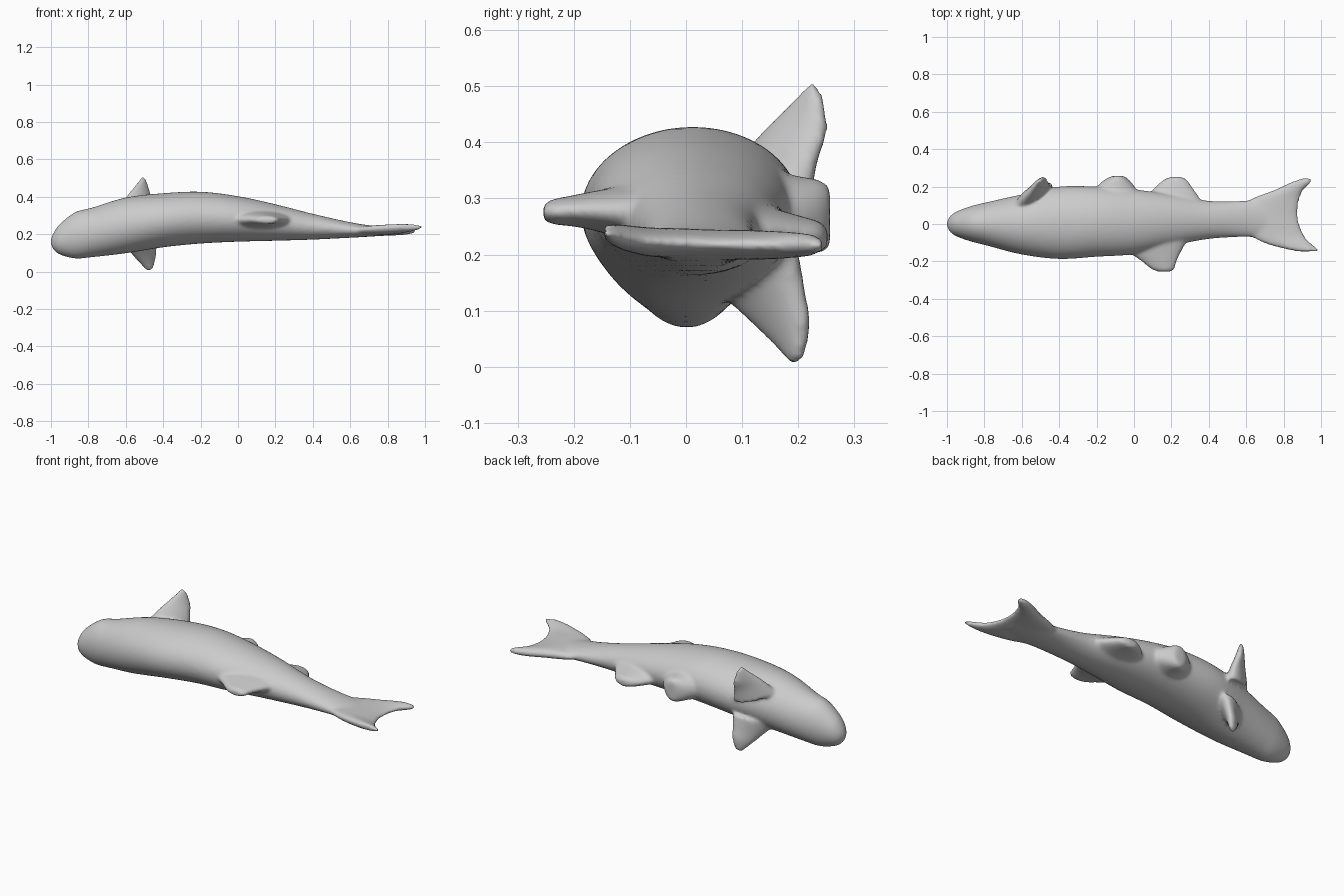
import bpy, bmesh, math
from mathutils import Vector

cube = bpy.data.objects.get("Cube")
if cube:
    bpy.data.objects.remove(cube, do_unlink=True)

grey = bpy.data.materials.new("plain grey")
grey.use_nodes = True
grey.diffuse_color = (0.6, 0.6, 0.6, 1)
grey.node_tree.nodes["Principled BSDF"].inputs["Base Color"].default_value = (0.6, 0.6, 0.6, 1)

fish = bmesh.new()


def spline(rows, steps):
    """Catmull-Rom interpolation of rows of numbers."""
    out = []
    for i in range(len(rows) - 1):
        p = [rows[max(i - 1, 0)], rows[i], rows[i + 1], rows[min(i + 2, len(rows) - 1)]]
        for s in range(steps):
            t = s / steps
            out.append([0.5 * (2 * b + (c - a) * t + (2 * a - 5 * b + 4 * c - d) * t * t
                               + (3 * b - a - 3 * c + d) * t ** 3) for a, b, c, d in zip(*p)])
    return out + [list(rows[-1])]


def loft(sections, sides=32, normal=None):
    """Skin of ellipses; each section is lead xyz, trail xyz, half thickness."""
    rows = spline(sections, 5)
    if normal is None:
        a, b = Vector(rows[0][:3]), Vector(rows[0][3:6])
        c = (Vector(rows[-1][:3]) + Vector(rows[-1][3:6])) / 2
        normal = (b - a).cross(c - (a + b) / 2).normalized()
    rings = []
    for r in rows:
        lead, trail = Vector(r[:3]), Vector(r[3:6])
        mid, half = (lead + trail) / 2, (trail - lead) / 2
        rings.append([fish.verts.new(mid + half * math.cos(a) + normal * r[6] * math.sin(a))
                      for a in (2 * math.pi * k / sides for k in range(sides))])
    faces = [fish.faces.new(rings[0]), fish.faces.new(rings[-1][::-1])]
    for p, q in zip(rings, rings[1:]):
        for k in range(sides):
            n = (k + 1) % sides
            faces.append(fish.faces.new((p[k], q[k], q[n], p[n])))
    bmesh.ops.recalc_face_normals(fish, faces=faces)


UP = Vector((0, 0, 1))

# Body: x, y min, y max, z min, z max
body = [(-1.0, -.012, .012, .145, .175), (-.985, -.04, .04, .115, .21), (-.95, -.066, .066, .09, .257),
        (-.87, -.094, .096, .07, .318), (-.78, -.117, .118, .077, .342), (-.6, -.163, .158, .098, .396),
        (-.4, -.187, .2, .13, .419), (-.2, -.175, .2, .15, .427), (0, -.162, .185, .16, .403),
        (.2, -.118, .158, .165, .36), (.4, -.08, .124, .171, .309), (.6, -.07, .126, .181, .264),
        (.72, -.08, .14, .188, .246), (.82, -.06, .12, .195, .24)]
loft([(x, y0, (z0 + z1) / 2, x, y1, (z0 + z1) / 2, (z1 - z0) / 2) for x, y0, y1, z0, z1 in body], 48, UP)


def flat_fin(rows):
    """Fin spreading along y: y, x lead, x trail, z, half thickness."""
    loft([(x0, y, z, x1, y, z, h) for y, x0, x1, z, h in rows], 32, UP)


# Forked tail fin
flat_fin([(-.147, .87, .99, .24, .012), (-.13, .79, .98, .235, .02), (-.1, .69, .945, .228, .024),
          (-.06, .62, .91, .222, .026), (0, .58, .885, .22, .027), (.06, .58, .875, .218, .027),
          (.13, .62, .885, .217, .026), (.18, .745, .905, .217, .024), (.22, .83, .945, .217, .02),
          (.243, .895, .95, .217, .013)])

# Back fin
flat_fin([(-.1, -.1, .28, .275, .05), (-.165, -.01, .245, .278, .035),
          (-.2, .04, .23, .278, .028), (-.24, .09, .217, .276, .022), (-.255, .125, .2, .275, .013)])

# Two belly fins
flat_fin([(.12, -.29, .04, .28, .085), (.19, -.21, .01, .272, .07),
          (.235, -.16, -.025, .268, .066), (.257, -.115, -.055, .266, .055)])
flat_fin([(.09, .02, .38, .25, .06), (.15, .07, .345, .243, .042),
          (.2, .115, .31, .237, .033), (.238, .16, .282, .232, .027), (.252, .195, .25, .23, .018)])

# Upper and lower side fins
loft([(-.63, .09, .35, -.45, .21, .29, .05), (-.585, .14, .415, -.46, .228, .365, .033),
      (-.545, .185, .465, -.472, .248, .42, .022), (-.512, .225, .512, -.488, .243, .475, .01)])
loft([(-.61, .06, .14, -.43, .19, .21, .05), (-.56, .115, .085, -.437, .205, .14, .033),
      (-.52, .16, .04, -.442, .216, .08, .024), (-.488, .19, .004, -.455, .207, .015, .012)])

mesh = bpy.data.meshes.new("fish")
fish.to_mesh(mesh)
fish.free()
obj = bpy.data.objects.new("fish", mesh)
bpy.context.collection.objects.link(obj)
mesh.materials.append(grey)

# Fuse the parts into one skin with soft joins
remesh = obj.modifiers.new("fuse", 'REMESH')
remesh.mode = 'VOXEL'
remesh.voxel_size = 0.009
remesh.use_smooth_shade = True
soften = obj.modifiers.new("soften", 'SMOOTH')
soften.factor = 0.5
soften.iterations = 8
for poly in mesh.polygons:
    poly.use_smooth = True
